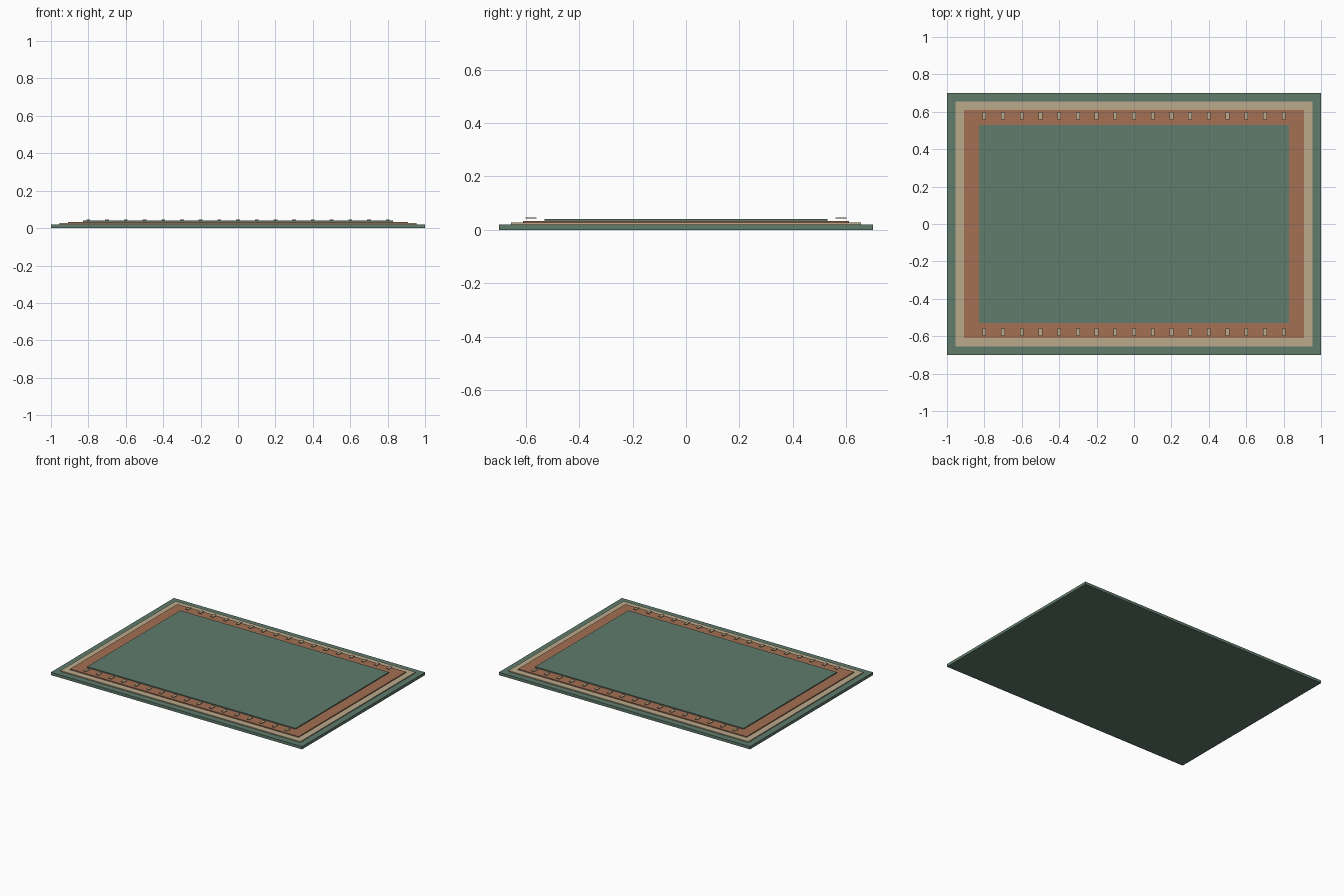
import bpy

cube = bpy.data.objects.get("Cube")
if cube:
    bpy.data.objects.remove(cube, do_unlink=True)


def material(name, rgb):
    mat = bpy.data.materials.new(name)
    mat.use_nodes = True
    mat.diffuse_color = (*rgb, 1)
    mat.node_tree.nodes["Principled BSDF"].inputs["Base Color"].default_value = (*rgb, 1)
    return mat


green = material("sage green", (0.115, 0.2, 0.15))
cream = material("warm cream", (0.49, 0.4, 0.26))
rust = material("faded rust", (0.37, 0.16, 0.088))


def slab(name, half_x, half_y, bottom, top, mat, x=0, y=0):
    bpy.ops.mesh.primitive_cube_add(size=2, location=(x, y, (bottom + top) / 2))
    obj = bpy.context.object
    obj.name = name
    obj.scale = (half_x, half_y, (top - bottom) / 2)
    bpy.ops.object.transform_apply(location=False, rotation=False, scale=True)
    obj.data.materials.append(mat)
    return obj


# Stacked rug layers, each smaller and higher than the last
slab("rug_base", 1, 0.7, 0, 0.02, green)
slab("cream_border", 0.955, 0.655, 0.02, 0.027, cream)
slab("rust_border", 0.91, 0.61, 0.027, 0.034, rust)
slab("center_field", 0.83, 0.53, 0.034, 0.041, green)

# Rows of small stitches hovering just over the rust border
for side, y in (("front", -0.58), ("back", 0.58)):
    for i in range(17):
        slab(f"{side}_stitch_{i + 1}", 0.01, 0.02, 0.042, 0.046, cream, -0.8 + i * 0.1, y)
